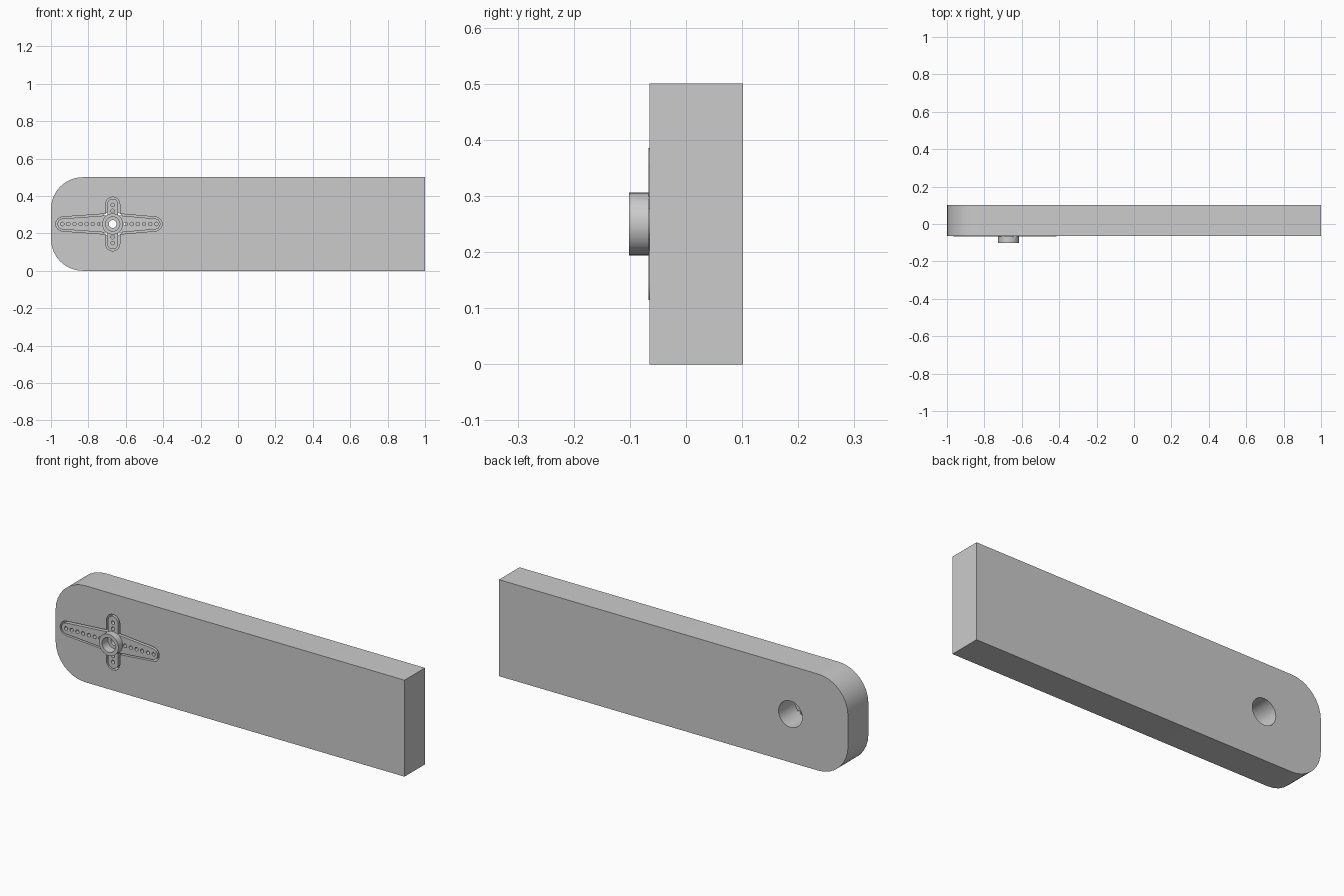
import bpy
import bmesh
from math import sin, cos, pi, radians

if "Cube" in bpy.data.objects:
    bpy.data.objects.remove(bpy.data.objects["Cube"])

grey = bpy.data.materials.new("Plain grey")
grey.use_nodes = True
COLOUR = (0.6, 0.6, 0.6, 1)
grey.diffuse_color = COLOUR
grey.node_tree.nodes["Principled BSDF"].inputs["Base Color"].default_value = COLOUR

FRONT, BACK = -0.065, 0.102      # faces of the arm
FLOOR = -0.03                    # bottom of the horn pocket
CX, CZ = -0.67, 0.25             # pivot axis


def arc(x, z, r, start, end, n):
    steps = [radians(start + (end - start) * i / n) for i in range(n + 1)]
    return [(x + r * cos(a), z + r * sin(a)) for a in steps]


def prism(name, outlines, y0, y1):
    """Extrude closed x-z outlines between two depths into one object."""
    bm = bmesh.new()
    for outline in outlines:
        face = bm.faces.new([bm.verts.new((x, y0, z)) for x, z in outline])
        moved = bmesh.ops.extrude_face_region(bm, geom=[face])["geom"]
        verts = [v for v in moved if isinstance(v, bmesh.types.BMVert)]
        bmesh.ops.translate(bm, verts=verts, vec=(0, y1 - y0, 0))
    bmesh.ops.recalc_face_normals(bm, faces=bm.faces)
    mesh = bpy.data.meshes.new(name)
    bm.to_mesh(mesh)
    bm.free()
    mesh.materials.append(grey)
    obj = bpy.data.objects.new(name, mesh)
    bpy.context.collection.objects.link(obj)
    return obj


def disc(dx, dz, r, n=32):
    return arc(CX + dx, CZ + dz, r, 0, 360, n)[:-1]


def combine(target, tool, operation):
    """Apply a boolean and discard the tool."""
    mod = target.modifiers.new("Boolean", "BOOLEAN")
    mod.operation, mod.object, mod.solver = operation, tool, "EXACT"
    bpy.context.view_layer.objects.active = target
    bpy.ops.object.modifier_apply(modifier=mod.name)
    bpy.data.objects.remove(tool)


def horn_shape(name, gap, y0, y1):
    """Cross of a tapered long lever and a straight short lever."""
    r = 0.029 + gap
    waist = 0.046 + gap
    long_lever = (arc(CX + 0.226, CZ, r, -80, 80, 10) + [(CX + 0.03, CZ + waist), (CX - 0.03, CZ + waist)]
                  + arc(CX - 0.266, CZ, r, 100, 260, 10) + [(CX - 0.03, CZ - waist), (CX + 0.03, CZ - waist)])
    short_lever = arc(CX, CZ + 0.106, r, 0, 180, 12) + arc(CX, CZ - 0.106, r, 180, 360, 12)
    cross = prism(name, [long_lever], y0, y1)
    combine(cross, prism("short_lever", [short_lever], y0, y1), "UNION")
    return cross


# Arm: square at one end, rounded corners at the other
R = 0.17
arm = prism("arm", [[(1, 0), (1, 0.5)] + arc(R - 1, 0.5 - R, R, 90, 180, 8)
                    + arc(R - 1, R, R, 180, 270, 8)], FRONT, BACK)
combine(arm, horn_shape("pocket", 0.009, FRONT - 0.1, FLOOR), "DIFFERENCE")
combine(arm, prism("screw_access", [disc(0, 0, 0.068)], FLOOR - 0.002, BACK + 0.1), "DIFFERENCE")

# Servo horn with its hub, bore and rows of small holes
horn = horn_shape("servo_horn", 0, FRONT - 0.002, FLOOR)
combine(horn, prism("hub", [disc(0, 0, 0.056)], -0.102, FLOOR), "UNION")
combine(horn, prism("bore", [disc(0, 0, 0.038)], -0.2, -0.055), "DIFFERENCE")
holes = [disc(0, 0, 0.021)]
holes += [disc(-0.073 - 0.0328 * i, 0, 0.0095, 12) for i in range(7)]
holes += [disc(0.069 + 0.0328 * i, 0, 0.0095, 12) for i in range(6)]
holes += [disc(0, side * d, 0.0095, 12) for side in (-1, 1) for d in (0.07, 0.102)]
combine(horn, prism("holes", holes, -0.2, 0.05), "DIFFERENCE")

# Smooth the round walls, keep the edges crisp
for obj in (arm, horn):
    bpy.ops.object.select_all(action="DESELECT")
    obj.select_set(True)
    bpy.context.view_layer.objects.active = obj
    bpy.ops.object.shade_smooth_by_angle(angle=radians(35))
